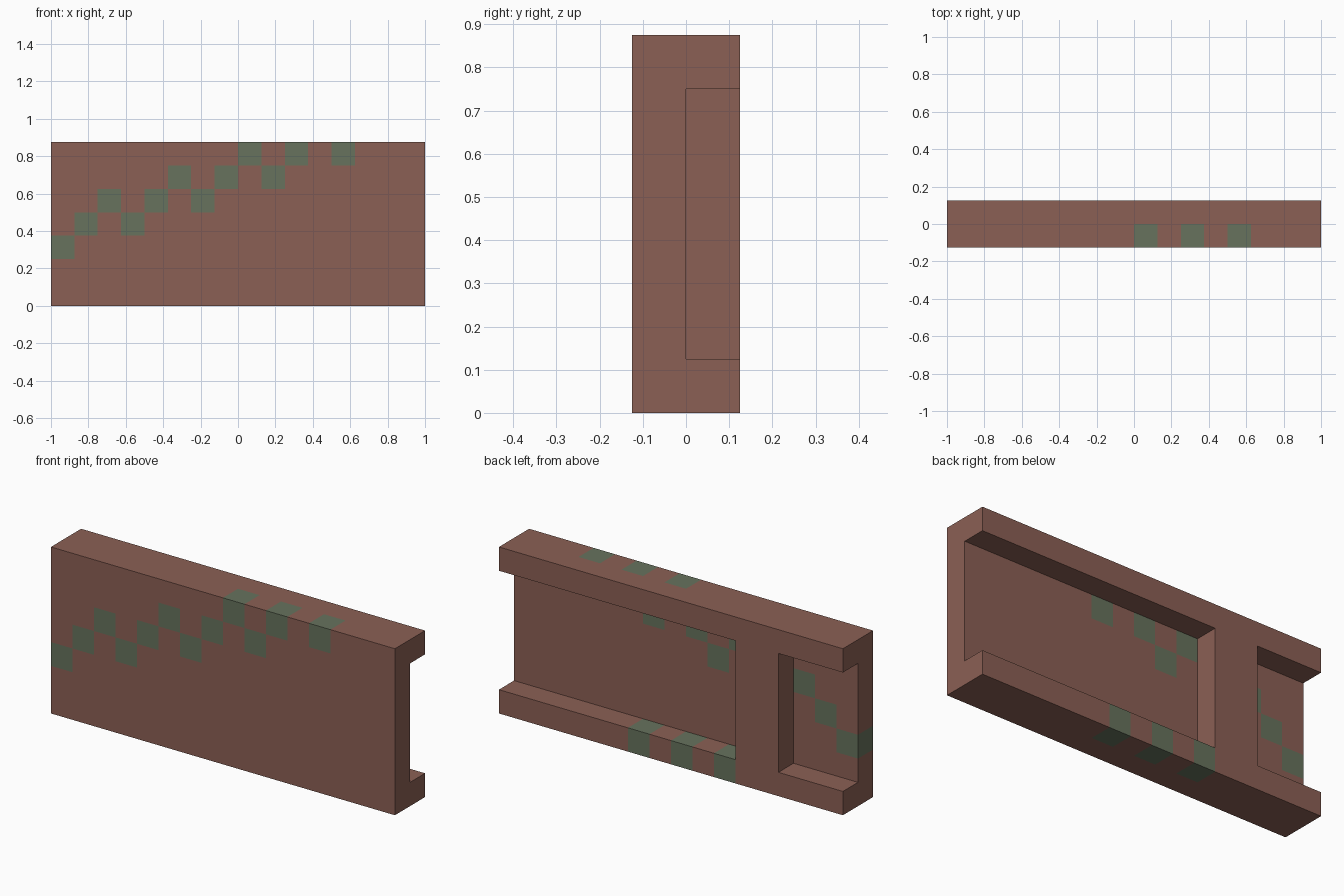
import bpy
import bmesh
from mathutils import Vector

if "Cube" in bpy.data.objects:
    bpy.data.objects.remove(bpy.data.objects["Cube"], do_unlink=True)

U = 0.125  # one block; the panel is 16 x 2 x 7 blocks


def make_material(name, rgb):
    mat = bpy.data.materials.new(name)
    mat.use_nodes = True
    color = (*rgb, 1)
    mat.diffuse_color = color
    mat.node_tree.nodes["Principled BSDF"].inputs["Base Color"].default_value = color
    return mat


MATERIALS = [make_material("brown", (0.26, 0.117, 0.09)),
             make_material("moss_green", (0.135, 0.17, 0.11))]


def block_part(name, low, high, green=()):
    """Box between two block corners; green lists its (column, row) blocks."""
    low, high = Vector(low), Vector(high)
    size, offset = high - low, Vector((-8, -1, 0))
    bm = bmesh.new()
    bmesh.ops.create_cube(bm, size=1)
    for v in bm.verts:
        v.co = (low + high) / 2 + Vector(a * b for a, b in zip(v.co, size))

    # Cut along the edges of the coloured blocks
    for axis, normal in ((0, (1, 0, 0)), (2, (0, 0, 1))):
        index = 0 if axis == 0 else 1
        cuts = {cell[index] + k for cell in green for k in (0, 1)}
        for cut in sorted(cuts):
            if low[axis] < cut < high[axis]:
                bmesh.ops.bisect_plane(
                    bm, geom=bm.verts[:] + bm.edges[:] + bm.faces[:],
                    plane_co=Vector(normal) * cut, plane_no=normal)

    # Colour each face by the block just inside it
    bm.normal_update()
    for f in bm.faces:
        inside = f.calc_center_median() - f.normal * 0.1
        f.material_index = int((int(inside.x), int(inside.z)) in green)

    for v in bm.verts:
        v.co = (v.co + offset) * U
    mesh = bpy.data.meshes.new(name)
    bm.to_mesh(mesh)
    bm.free()
    for mat in MATERIALS:
        mesh.materials.append(mat)
    obj = bpy.data.objects.new(name, mesh)
    bpy.context.collection.objects.link(obj)


# Climbing zigzag of green blocks: row of each column
zigzag = {0: 2, 1: 3, 2: 4, 3: 3, 4: 4, 5: 5, 6: 4, 7: 5, 8: 6, 9: 5, 10: 6, 12: 6}

block_part("front_wall", (0, 0, 0), (16, 1, 7), set(zigzag.items()))
block_part("top_rail", (0, 1, 6), (16, 2, 7))
block_part("bottom_rail", (0, 1, 0), (16, 2, 1), {(5, 0), (7, 0), (9, 0)})
block_part("back_post", (3, 1, 1), (5, 2, 6))
